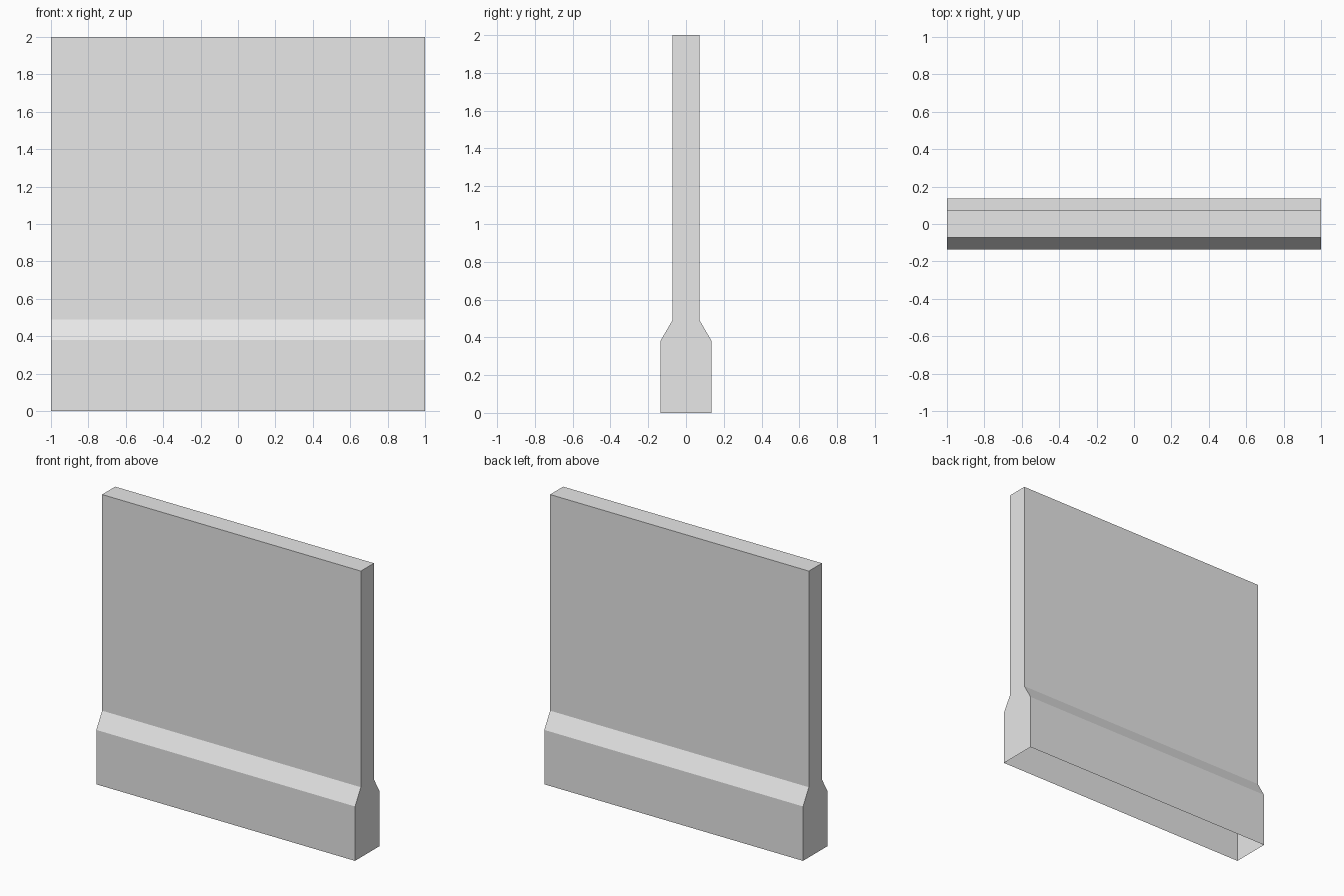
import bpy
import bmesh

cube = bpy.data.objects.get("Cube")
if cube:
    bpy.data.objects.remove(cube, do_unlink=True)

# Single plain grey for the whole wall
GREY = (0.8, 0.8, 0.8, 1.0)
mat = bpy.data.materials.new("plain_grey")
mat.use_nodes = True
mat.diffuse_color = GREY
mat.node_tree.nodes["Principled BSDF"].inputs["Base Color"].default_value = GREY

# Half cross-section (depth, height) from the plinth foot to the wall top
half = [(0.136, 0), (0.136, 0.38), (0.072, 0.49), (0.072, 2.0)]
profile = [(-y, z) for y, z in half] + [(y, z) for y, z in reversed(half)]

bm = bmesh.new()
left, right = ([bm.verts.new((x, y, z)) for y, z in profile] for x in (1, -1))

# End caps
bm.faces.new(left)
bm.faces.new(right)

# Long sides, bevels and top; the underside stays open
for i in range(len(profile) - 1):
    bm.faces.new((left[i], right[i], right[i + 1], left[i + 1]))
bmesh.ops.recalc_face_normals(bm, faces=bm.faces)

mesh = bpy.data.meshes.new("wall_panel")
bm.to_mesh(mesh)
bm.free()
mesh.materials.append(mat)
wall = bpy.data.objects.new("wall_panel", mesh)
bpy.context.collection.objects.link(wall)
